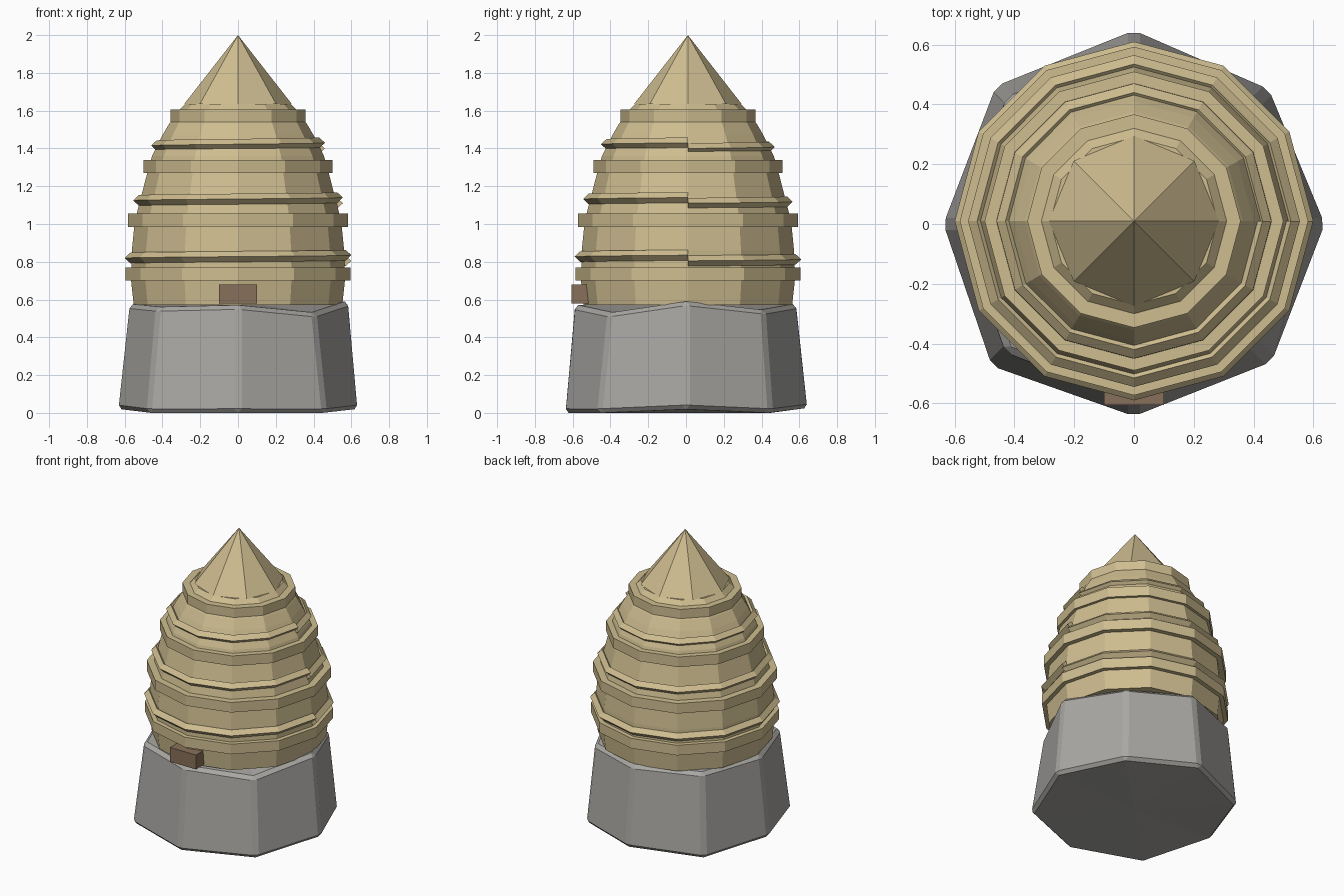
import bpy, bmesh
from math import sin, cos, tau, radians

if "Cube" in bpy.data.objects:
    bpy.data.objects.remove(bpy.data.objects["Cube"])

CY = 0.01  # shared centre of the round parts


def material(name, rgb):
    m = bpy.data.materials.new(name)
    m.use_nodes = True
    m.diffuse_color = (*rgb, 1)
    m.node_tree.nodes["Principled BSDF"].inputs["Base Color"].default_value = (*rgb, 1)
    return m


straw = material("straw", (0.62, 0.51, 0.28))
stone = material("grey stone", (0.40, 0.39, 0.37))
wood = material("brown wood", (0.25, 0.16, 0.10))


def make_object(name, bm, mat):
    bmesh.ops.recalc_face_normals(bm, faces=bm.faces)
    mesh = bpy.data.meshes.new(name)
    bm.to_mesh(mesh)
    bm.free()
    mesh.materials.append(mat)
    ob = bpy.data.objects.new(name, mesh)
    bpy.context.collection.objects.link(ob)
    return ob


def lathe(name, profile, sides, mat):
    """Flat-sided solid from (radius, height) pairs, capped at both ends."""
    bm = bmesh.new()
    rings = []
    for r, z in profile:
        rings.append([bm.verts.new((r * cos(tau * i / sides), CY + r * sin(tau * i / sides), z))
                      for i in range(sides)])
    for a, b in zip(rings, rings[1:]):
        for i in range(sides):
            j = (i + 1) % sides
            bm.faces.new((a[i], a[j], b[j], b[i]))
    bm.faces.new(rings[0])
    bm.faces.new(rings[-1])
    return make_object(name, bm, mat)


def spiral_rope(name, radius, z, rise, mat):
    """One open turn of diamond-section rope that climbs slightly."""
    bm = bmesh.new()
    section = [(0.03, 0), (0, 0.028), (-0.03, 0), (0, -0.028)]
    rings = []
    for i in range(13):
        a = tau * i / 12
        lift = rise * (i / 12 - 0.5)
        rings.append([bm.verts.new(((radius + dr) * cos(a), CY + (radius + dr) * sin(a), z + lift + dz))
                      for dr, dz in section])
    for a, b in zip(rings, rings[1:]):
        for k in range(4):
            n = (k + 1) % 4
            bm.faces.new((a[k], a[n], b[n], b[k]))
    bm.faces.new(rings[0])
    bm.faces.new(rings[-1])
    return make_object(name, bm, mat)


# Rough-hewn eight-sided stone base with chipped edges
# per corner: bottom radius, bottom height, top radius, top height
corners = [(0.64, 0.02, 0.59, 0.59), (0.64, 0, 0.585, 0.545), (0.65, 0.025, 0.59, 0.575),
           (0.655, 0, 0.60, 0.57), (0.64, 0.02, 0.58, 0.575), (0.675, 0, 0.605, 0.56),
           (0.645, 0, 0.595, 0.57), (0.655, 0, 0.575, 0.53)]
bm = bmesh.new()
low, high = [], []
for i, (rb, zb, rt, zt) in enumerate(corners):
    a = radians(45 * i)
    low.append(bm.verts.new((rb * cos(a), rb * sin(a), zb)))
    high.append(bm.verts.new((rt * cos(a), rt * sin(a), zt)))
low_mid = bm.verts.new((0, 0, 0))
high_mid = bm.verts.new((0, 0, 0.59))
for i in range(8):
    j = (i + 1) % 8
    bm.faces.new((low[i], low[j], high[j], high[i]))
    bm.faces.new((low[j], low[i], low_mid))
    bm.faces.new((high[i], high[j], high_mid))
base = make_object("stone_base", bm, stone)
bevel = base.modifiers.new("chipped edges", "BEVEL")
bevel.width = 0.022
bevel.segments = 1
bevel.limit_method = "ANGLE"
bevel.angle_limit = radians(25)

# Domed straw body
lathe("straw_dome", [(0.552, 0.57), (0.566, 0.70), (0.562, 0.86), (0.548, 1.0), (0.535, 1.06),
                     (0.478, 1.28), (0.455, 1.36), (0.40, 1.47), (0.365, 1.53),
                     (0.31, 1.605), (0.28, 1.635)], 12, straw)

# Level straw bands
for n, (r, z) in enumerate([(0.595, 0.70), (0.583, 0.985), (0.50, 1.27), (0.357, 1.535)]):
    lathe(f"straw_band_{n + 1}", [(r, z), (r, z + 0.07)], 12, straw)

# Slightly climbing straw ropes
for n, (r, z) in enumerate([(0.57, 0.82), (0.525, 1.125), (0.43, 1.415)]):
    spiral_rope(f"straw_rope_{n + 1}", r, z, 0.03, straw)

# Pointed eight-sided cap
bm = bmesh.new()
bmesh.ops.create_cone(bm, cap_ends=True, segments=8, radius1=0.285, radius2=0, depth=0.365)
a = bm.verts[:]
bmesh.ops.translate(bm, verts=a, vec=(0, CY, 1.635 + 0.365 / 2))
make_object("pointed_cap", bm, straw)

# Small wooden entrance block on the front
bm = bmesh.new()
bmesh.ops.create_cube(bm, size=1)
for v in bm.verts:
    v.co = (v.co.x * 0.2, v.co.y * 0.1 - 0.555, v.co.z * 0.1 + 0.63)
make_object("entrance_block", bm, wood)
